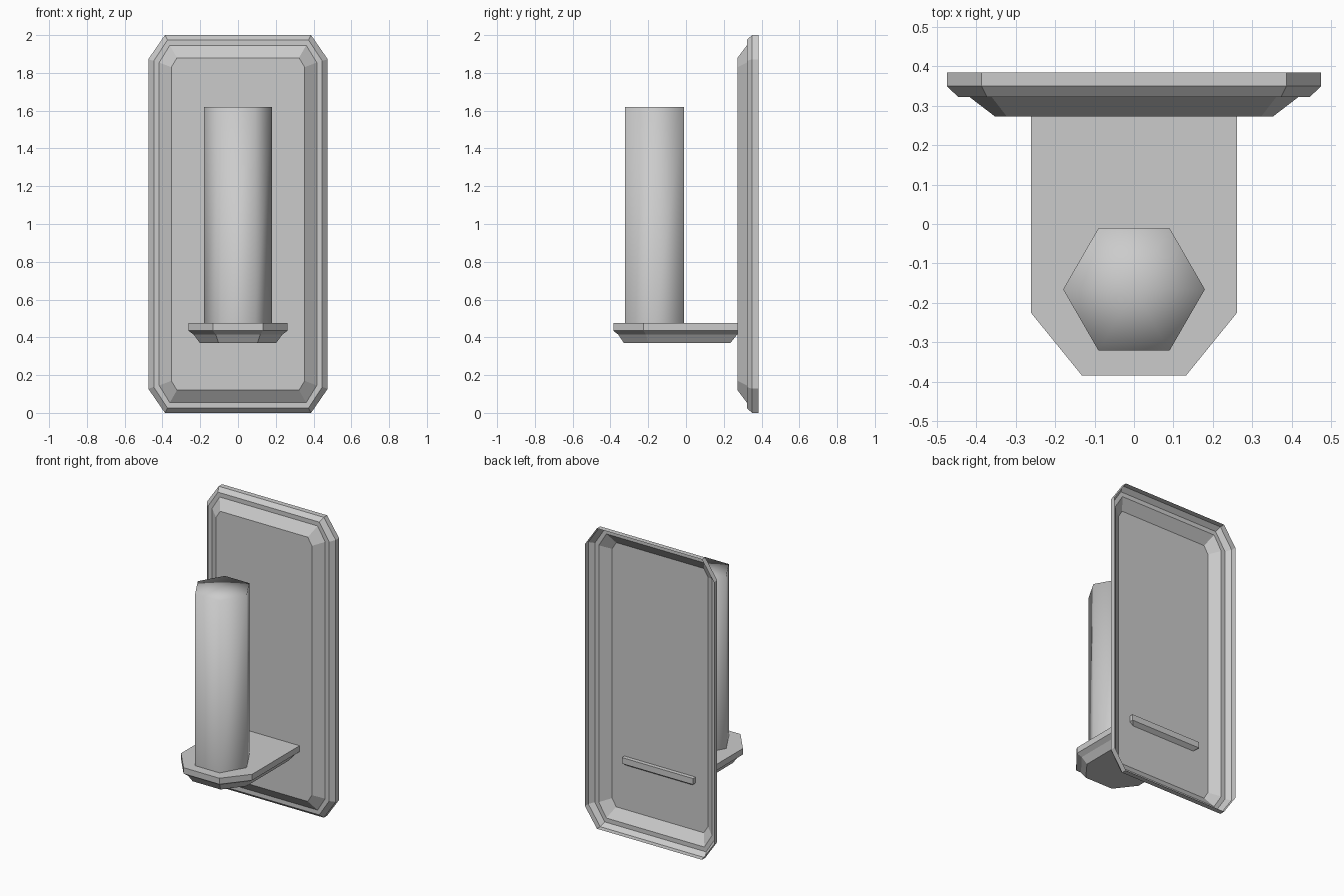
import bpy, bmesh, math

if "Cube" in bpy.data.objects:
    bpy.data.objects.remove(bpy.data.objects["Cube"])


def loft(name, rings, cap_start=False, cap_end=False, fan_end=False):
    """Skin matching closed rings, with optional caps."""
    bm = bmesh.new()
    loops = [[bm.verts.new(p) for p in ring] for ring in rings]
    n = len(loops[0])
    for a, b in zip(loops, loops[1:]):
        for i in range(n):
            j = (i + 1) % n
            bm.faces.new((a[i], a[j], b[j], b[i]))
    if cap_start:
        bm.faces.new(loops[0][::-1])
    if cap_end:
        face = bm.faces.new(loops[-1])
        if fan_end:
            bmesh.ops.poke(bm, faces=[face])
    me = bpy.data.meshes.new(name)
    bm.to_mesh(me)
    bm.free()
    ob = bpy.data.objects.new(name, me)
    bpy.context.collection.objects.link(ob)
    return ob


def plate_ring(y, w, h, cw, ch):
    """Corner-cut rectangle facing -y; cw, ch are where the cuts begin."""
    q = [(w, -ch), (w, ch), (cw, h), (-cw, h),
         (-w, ch), (-w, -ch), (-cw, -h), (cw, -h)]
    return [(x, y, 1 + z) for x, z in q]


def tray_ring(z, w, front, cw, cy, back):
    """Shelf outline with two cut front corners."""
    return [(x, y, z) for x, y in [(w, back), (-w, back), (-w, cy),
                                   (-cw, front), (cw, front), (w, cy)]]


# Wall plate: stepped shell, open at the back
loft("wall_plate", [
    plate_ring(0.385, 0.475, 1.0, 0.387, 0.872),
    plate_ring(0.35, 0.475, 1.0, 0.387, 0.872),
    plate_ring(0.322, 0.446, 0.975, 0.373, 0.863),
    plate_ring(0.322, 0.417, 0.946, 0.361, 0.855),
    plate_ring(0.273, 0.353, 0.88, 0.323, 0.83),
], cap_end=True)

# Tray: slab with tapered underside, pushed through the plate
loft("candle_tray", [
    tray_ring(0.371, 0.203, -0.33, 0.103, -0.2, 0.236),
    tray_ring(0.414, 0.234, -0.358, 0.117, -0.212, 0.27),
    tray_ring(0.435, 0.262, -0.385, 0.132, -0.225, 0.30),
    tray_ring(0.475, 0.262, -0.385, 0.132, -0.225, 0.30),
], cap_start=True, cap_end=True)

# Candle: six-sided column, smooth over the rim
hexagon = [(0.18 * math.cos(i * math.pi / 3),
            -0.166 + 0.18 * math.sin(i * math.pi / 3)) for i in range(6)]
candle = loft("candle", [[(x, y, z) for x, y in hexagon] for z in (0.475, 1.62)],
              cap_end=True, fan_end=True)
for p in candle.data.polygons:
    p.use_smooth = True

# Consistent outward faces on the closed tray
bm = bmesh.new()
tray = bpy.data.objects["candle_tray"].data
bm.from_mesh(tray)
bmesh.ops.recalc_face_normals(bm, faces=bm.faces[:])
bm.to_mesh(tray)
bm.free()

# Plate faces point to the front and outward
plate = bpy.data.objects["wall_plate"].data
if plate.polygons[-1].normal.y > 0:
    plate.flip_normals()
